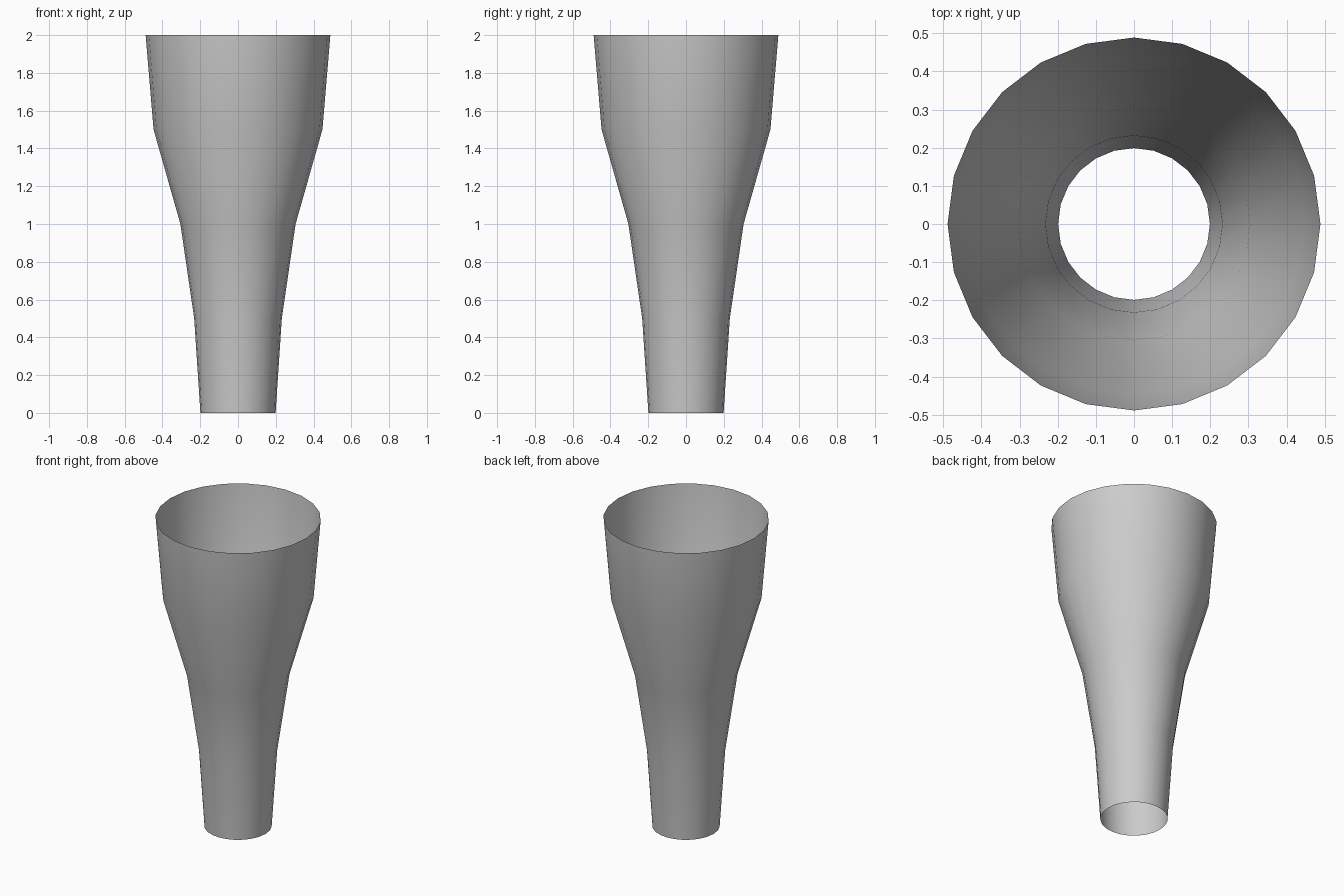
import bpy, bmesh
from math import cos, sin, tau

if "Cube" in bpy.data.objects:
    bpy.data.objects.remove(bpy.data.objects["Cube"])

SIDES = 24
# (radius, height) outline of the flared open tube
PROFILE = [(0.199, 0.0), (0.232, 0.5), (0.305, 1.0), (0.447, 1.5), (0.489, 2.0)]


def revolve(name, profile, sides):
    bm = bmesh.new()
    rings = [[bm.verts.new((r * cos(tau * i / sides), r * sin(tau * i / sides), z))
              for i in range(sides)] for r, z in profile]
    for low, high in zip(rings, rings[1:]):
        for i in range(sides):
            j = (i + 1) % sides
            face = bm.faces.new((low[i], low[j], high[j], high[i]))
            face.smooth = True
    mesh = bpy.data.meshes.new(name)
    bm.to_mesh(mesh)
    bm.free()
    obj = bpy.data.objects.new(name, mesh)
    bpy.context.collection.objects.link(obj)
    return obj


# Single-walled tube, open at top and bottom
revolve("flared_tube", PROFILE, SIDES)
